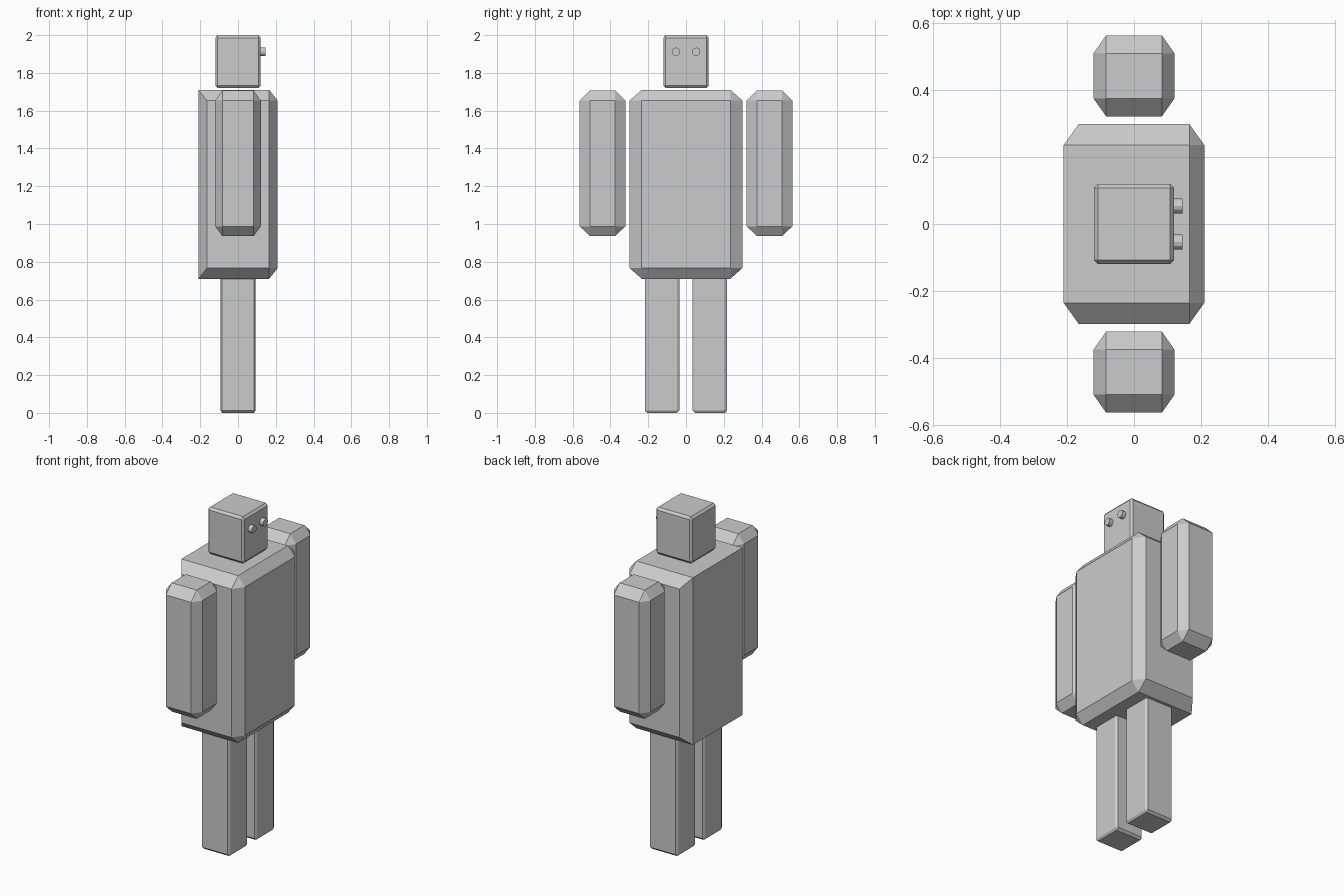
import bpy, bmesh, math
from itertools import product
from mathutils import Vector

cube = bpy.data.objects.get("Cube")
if cube:
    bpy.data.objects.remove(cube)

grey = bpy.data.materials.new("plain grey")
grey.use_nodes = True
colour = (0.6, 0.6, 0.6, 1)
grey.diffuse_color = colour
grey.node_tree.nodes["Principled BSDF"].inputs["Base Color"].default_value = colour


def finish(name, bm):
    """Turn a bmesh into a flat shaded grey object."""
    bmesh.ops.recalc_face_normals(bm, faces=bm.faces[:])
    mesh = bpy.data.meshes.new(name)
    bm.to_mesh(mesh)
    bm.free()
    mesh.materials.append(grey)
    obj = bpy.data.objects.new(name, mesh)
    bpy.context.collection.objects.link(obj)
    return obj


def chamfered_box(name, low, high, cut, sharp_back=False):
    """Box with a separate chamfer depth per axis; the back's top and bottom edges may stay sharp."""
    low, high = Vector(low), Vector(high)
    centre, half = (low + high) / 2, (high - low) / 2
    bm = bmesh.new()
    for sign in product((-1, 1), repeat=3):
        for axis in range(3):
            p = [half[i] - (0 if i == axis else cut[i]) for i in range(3)]
            if sharp_back and sign[0] < 0 and axis != 1:
                p[0], p[2] = half.x, half.z
            bm.verts.new(centre + Vector(s * v for s, v in zip(sign, p)))
    bmesh.ops.remove_doubles(bm, verts=bm.verts[:], dist=1e-5)
    bmesh.ops.convex_hull(bm, input=bm.verts[:])
    bmesh.ops.dissolve_limit(bm, angle_limit=math.radians(1),
                             verts=bm.verts[:], edges=bm.edges[:])
    return finish(name, bm)


# Torso and head
chamfered_box("torso", (-0.21, -0.298, 0.71), (0.21, 0.298, 1.71),
              (0.045, 0.063, 0.056), sharp_back=True)
chamfered_box("head", (-0.12, -0.12, 1.72), (0.12, 0.12, 2.0), (0.012, 0.012, 0.014))

# Arms, legs and eyes, one of each per side
for side, s in (("right", -1), ("left", 1)):
    def span(a, b):
        return sorted((s * a, s * b))

    y0, y1 = span(0.321, 0.563)
    chamfered_box(side + "_arm", (-0.121, y0, 0.936), (0.121, y1, 1.706),
                  (0.038, 0.054, 0.052))
    y0, y1 = span(0.035, 0.218)
    chamfered_box(side + "_leg", (-0.093, y0, 0), (0.093, y1, 0.75),
                  (0.009, 0.013, 0.013))

    bm = bmesh.new()
    bmesh.ops.create_cone(bm, cap_ends=True, segments=12, radius1=0.022,
                          radius2=0.022, depth=0.045)
    eye = finish(side + "_eye", bm)
    eye.rotation_euler = (0, math.pi / 2, 0)
    eye.location = (0.1225, s * 0.054, 1.912)
